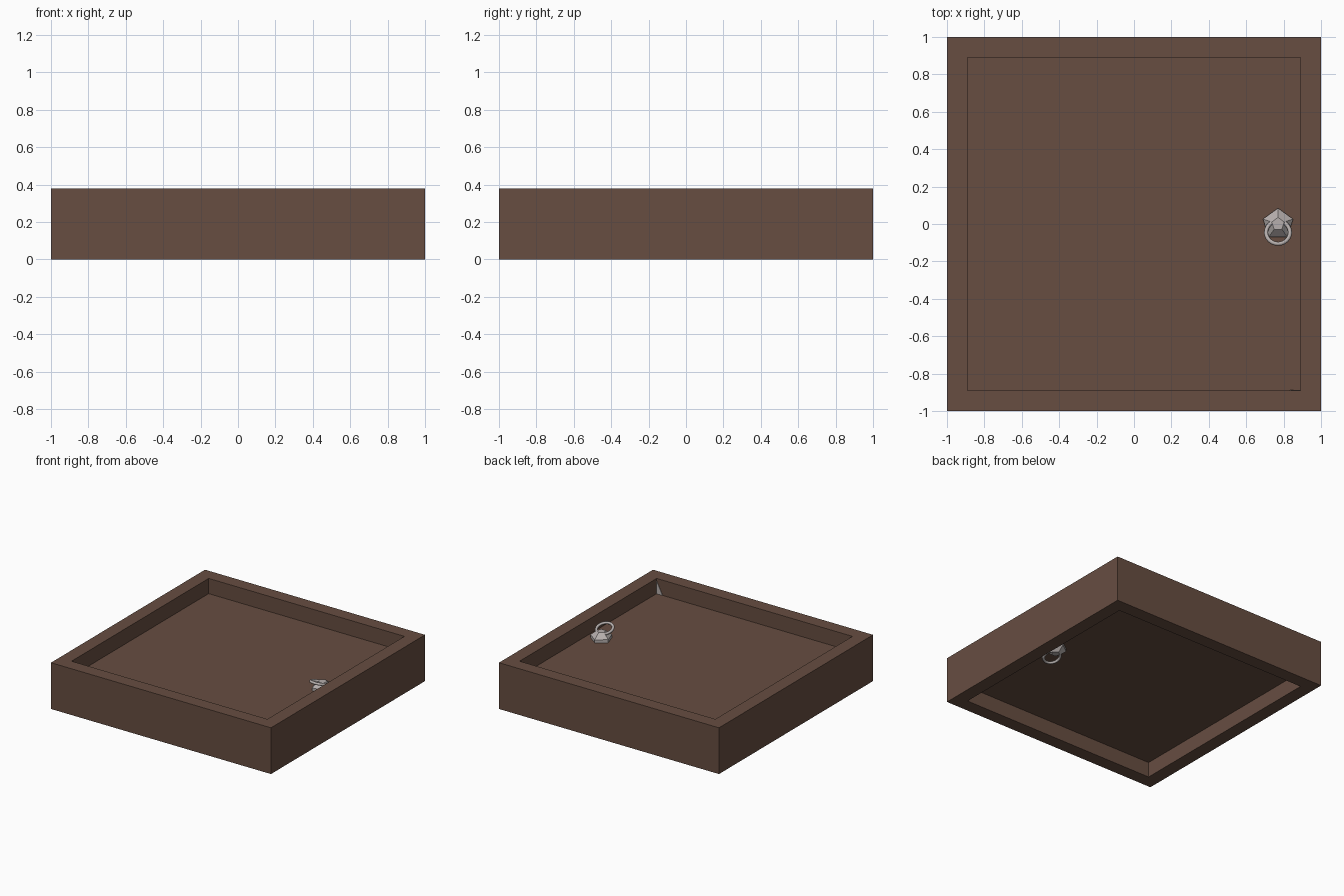
import bpy, bmesh, math
from mathutils import Matrix

if "Cube" in bpy.data.objects:
    bpy.data.objects.remove(bpy.data.objects["Cube"])


def material(name, rgb):
    m = bpy.data.materials.new(name)
    m.diffuse_color = (*rgb, 1)
    m.use_nodes = True
    m.node_tree.nodes["Principled BSDF"].inputs["Base Color"].default_value = m.diffuse_color
    return m


WOOD = material("brown wood", (0.135, 0.075, 0.053))
METAL = material("pale metal", (0.47, 0.43, 0.42))

H, INNER = 0.38, 0.89      # frame height, half width of the opening
LOW, HIGH = 0.125, 0.255   # panel underside and top


def add(name, bm, mat):
    bmesh.ops.recalc_face_normals(bm, faces=bm.faces)
    mesh = bpy.data.meshes.new(name)
    bm.to_mesh(mesh)
    bm.free()
    mesh.materials.append(mat)
    ob = bpy.data.objects.new(name, mesh)
    bpy.context.collection.objects.link(ob)
    return ob


# Square frame: four mitred sides from a rectangular section
bm = bmesh.new()
section = [(1, 0), (1, H), (INNER, H), (INNER, 0)]
corners = [(-1, -1), (1, -1), (1, 1), (-1, 1)]
rings = [[bm.verts.new((cx * r, cy * r, z)) for r, z in section] for cx, cy in corners]
for i in range(4):
    a, b = rings[i], rings[(i + 1) % 4]
    for j in range(4):
        k = (j + 1) % 4
        bm.faces.new((a[j], b[j], b[k], a[k]))
add("frame", bm, WOOD)

# Recessed door panel
bm = bmesh.new()
bmesh.ops.create_cube(bm, size=1)
bmesh.ops.scale(bm, vec=(2 * INNER, 2 * INNER, HIGH - LOW), verts=bm.verts)
bmesh.ops.translate(bm, vec=(0, 0, H / 2), verts=bm.verts)
add("panel", bm, WOOD)


def handle(side, flip):
    """Five-sided boss with a tilted pull ring; flip mirrors it below the panel."""
    place = Matrix.Translation((0.77, 0, HIGH))
    if flip:
        place = Matrix.Translation((0, 0, H)) @ Matrix.Scale(-1, 4, (0, 0, 1)) @ place

    # Boss: pentagonal rim tapering to a small top
    bm = bmesh.new()
    layers = []
    for r, z in [(0.085, -0.005), (0.085, 0.025), (0.035, 0.065)]:
        layers.append([bm.verts.new((r * math.cos(math.radians(90 + 72 * i)),
                                     r * math.sin(math.radians(90 + 72 * i)), z))
                       for i in range(5)])
    for a, b in zip(layers, layers[1:]):
        for i in range(5):
            k = (i + 1) % 5
            bm.faces.new((a[i], a[k], b[k], b[i]))
    bm.faces.new(layers[0][::-1])
    bm.faces.new(layers[-1])
    bm.transform(place)
    add(side + "_handle_boss", bm, METAL)

    # Ring, raised at its free end
    bm = bmesh.new()
    place = place @ Matrix.Translation((0, -0.045, 0.07)) @ Matrix.Rotation(math.radians(-18), 4, 'X')
    n, m = 24, 8
    grid = [[bm.verts.new(((0.064 + 0.011 * math.cos(v)) * math.cos(u),
                           (0.064 + 0.011 * math.cos(v)) * math.sin(u),
                           0.011 * math.sin(v)))
             for v in (2 * math.pi * j / m for j in range(m))]
            for u in (2 * math.pi * i / n for i in range(n))]
    for i in range(n):
        for j in range(m):
            a, b, k = grid[i], grid[(i + 1) % n], (j + 1) % m
            bm.faces.new((a[j], b[j], b[k], a[k])).smooth = True
    bm.transform(place)
    add(side + "_handle_ring", bm, METAL)


handle("upper", False)
handle("lower", True)

# Small triangular metal plate in the front right inner corner
bm = bmesh.new()
front = [bm.verts.new((x, -INNER + 0.003, z))
         for x, z in [(0.889, HIGH), (0.889, 0.36), (0.835, HIGH)]]
face = bm.faces.new(front)
new = bmesh.ops.extrude_face_region(bm, geom=[face])["geom"]
bmesh.ops.translate(bm, vec=(0, -0.004, 0),
                    verts=[g for g in new if isinstance(g, bmesh.types.BMVert)])
add("corner_plate", bm, METAL)
